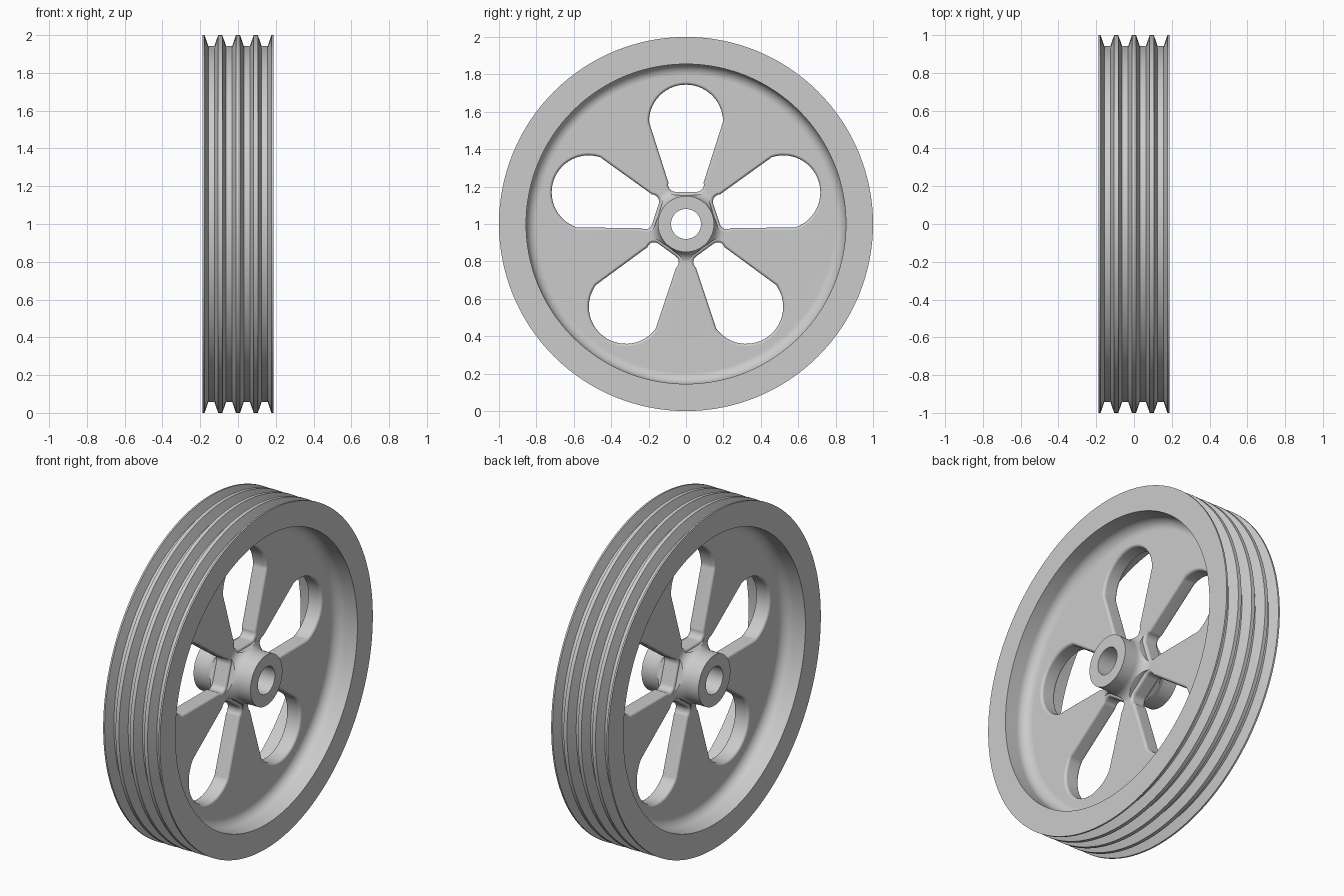
import bpy, bmesh
from math import sin, cos, pi, radians
from mathutils import Vector

if "Cube" in bpy.data.objects:
    bpy.data.objects.remove(bpy.data.objects["Cube"])

W = 0.187      # half width of rim and hub
H = 0.047      # half thickness of web
F = 0.016      # rounding of the window edges
SEG = 128


def arc(cx, cy, r, a0, a1, n):
    return [(cx + r * cos(radians(a0 + (a1 - a0) * i / n)),
             cy + r * sin(radians(a0 + (a1 - a0) * i / n))) for i in range(n + 1)]


def skin(bm, rings, wrap):
    """Bridge equal closed rings with quads, capping the ends unless wrapped."""
    vs = [[bm.verts.new(p) for p in ring] for ring in rings]
    n = len(vs[0])
    pairs = list(zip(vs, vs[1:])) + ([(vs[-1], vs[0])] if wrap else [])
    for a, b in pairs:
        for j in range(n):
            k = (j + 1) % n
            bm.faces.new((a[j], a[k], b[k], b[j]))
    if not wrap:
        bm.faces.new(vs[0])
        bm.faces.new(vs[-1])


def to_object(bm, name):
    bmesh.ops.recalc_face_normals(bm, faces=bm.faces[:])
    mesh = bpy.data.meshes.new(name)
    bm.to_mesh(mesh)
    bm.free()
    ob = bpy.data.objects.new(name, mesh)
    ob.location.z = 1
    bpy.context.collection.objects.link(ob)
    return ob


# Pulley body: half section (x, radius) from bore to rim, mirrored around the grooves
side = [(W, 0.08), (W, 0.15)]
side += arc(H + 0.06, 0.21, 0.06, 270, 180, 8)
side += arc(H + 0.06, 0.795, 0.06, 180, 90, 8)
side += [(W, 0.855), (W, 1.0)]
grooves = []
for c in (0.141, 0.047, -0.047, -0.141):
    grooves += [(c + 0.036, 1), (c + 0.016, 0.942), (c - 0.016, 0.942), (c - 0.036, 1)]
profile = side + grooves + [(-x, r) for x, r in reversed(side)]
bm = bmesh.new()
angles = [2 * pi * i / SEG for i in range(SEG)]
skin(bm, [[(x, r * sin(a), r * cos(a)) for x, r in profile] for a in angles], True)
pulley = to_object(bm, "pulley_wheel")

# Window outline (y, z), counter-clockwise: big round end, tapering to the hub
outline = arc(0, 0.547, 0.198, 0, 180, 28)
outline += arc(-0.058, 0.21, 0.038, 162, 270, 6)
outline += arc(0.058, 0.21, 0.038, 270, 378, 6)


def grow(pts, d):
    out = []
    for i, p in enumerate(pts):
        p = Vector(p)
        e1 = (p - Vector(pts[i - 1])).normalized()
        e2 = (Vector(pts[(i + 1) % len(pts)]) - p).normalized()
        t = (e1 + e2).normalized()
        out.append(p + Vector((t.y, -t.x)) * d)
    return out


# Window cutters: flared at the web faces so the cut edges are rounded
half = [(H - F + (F + 0.0004) * sin(t), F * (1 - cos(t)))
        for t in [i * pi / 10 for i in range(6)]] + [(0.3, F)]
levels = [(-x, d) for x, d in reversed(half)] + half
bm = bmesh.new()
for k in range(5):
    c, s = cos(2 * pi * k / 5), sin(2 * pi * k / 5)
    skin(bm, [[(x, y * c + z * s, z * c - y * s) for y, z in grow(outline, d)]
              for x, d in levels], False)
cutter = to_object(bm, "window_cutter")
cutter.hide_render = True

# Cut the five windows, then smooth the result
cut = pulley.modifiers.new("windows", 'BOOLEAN')
cut.operation = 'DIFFERENCE'
cut.solver = 'EXACT'
cut.object = cutter
bpy.context.view_layer.objects.active = pulley
pulley.select_set(True)
bpy.ops.object.modifier_apply(modifier="windows")
bpy.data.objects.remove(cutter)
bpy.ops.object.shade_smooth_by_angle(angle=radians(35))
wn = pulley.modifiers.new("weighted_normals", 'WEIGHTED_NORMAL')
wn.keep_sharp = True
